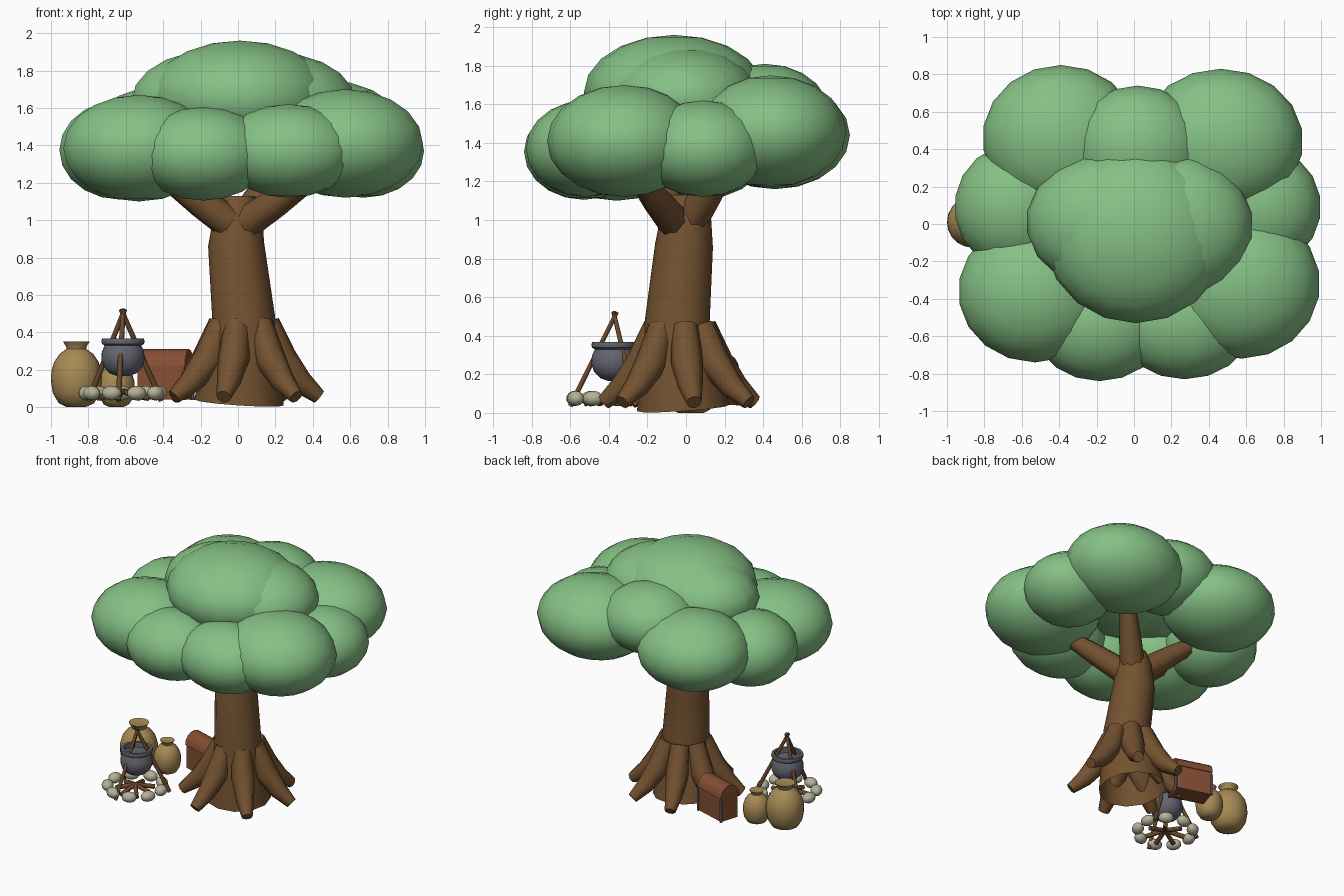
import bpy, bmesh
from math import sin, cos, pi, radians
from mathutils import Vector, Matrix

cube = bpy.data.objects.get("Cube")
if cube:
    bpy.data.objects.remove(cube, do_unlink=True)


def material(name, rgb):
    m = bpy.data.materials.new(name)
    m.use_nodes = True
    m.diffuse_color = (*rgb, 1)
    m.node_tree.nodes["Principled BSDF"].inputs["Base Color"].default_value = (*rgb, 1)
    return m


LEAF = material("leaf green", (0.235, 0.53, 0.235))
BARK = material("bark brown", (0.175, 0.085, 0.03))
WOOD = material("stick brown", (0.145, 0.065, 0.025))
SACK = material("sack tan", (0.38, 0.255, 0.09))
CHEST = material("chest red brown", (0.235, 0.075, 0.033))
IRON = material("iron grey", (0.13, 0.13, 0.165))
STONE = material("stone grey", (0.46, 0.44, 0.32))


def finish(name, bm, mat, smooth=60):
    bmesh.ops.recalc_face_normals(bm, faces=bm.faces)
    me = bpy.data.meshes.new(name)
    bm.to_mesh(me)
    bm.free()
    me.materials.append(mat)
    ob = bpy.data.objects.new(name, me)
    bpy.context.collection.objects.link(ob)
    if smooth:
        bpy.ops.object.select_all(action="DESELECT")
        ob.select_set(True)
        bpy.context.view_layer.objects.active = ob
        bpy.ops.object.shade_smooth_by_angle(angle=radians(smooth))
    return ob


def skin(bm, rings, closed_bottom=True):
    """Joins rings of vertices with quads and caps the ends."""
    sides = len(rings[0])
    for a, b in zip(rings, rings[1:]):
        for k in range(sides):
            j = (k + 1) % sides
            bm.faces.new((a[k], a[j], b[j], b[k]))
    if closed_bottom:
        bm.faces.new(rings[0])
    bm.faces.new(rings[-1])


def tube(name, points, radii, mat, sides=8, closed_bottom=True):
    """Tapered tube through the points."""
    bm = bmesh.new()
    pts = [Vector(p) for p in points]
    rings = []
    for i, (p, r) in enumerate(zip(pts, radii)):
        t = pts[min(i + 1, len(pts) - 1)] - pts[max(i - 1, 0)]
        q = Vector((0, 0, 1)).rotation_difference(t)
        rings.append([bm.verts.new(p + q @ Vector((r * cos(a), r * sin(a), 0)))
                      for a in (2 * pi * k / sides for k in range(sides))])
    skin(bm, rings, closed_bottom)
    return finish(name, bm, mat)


def lathe(name, centre, profile, mat, scale=1, sides=20):
    """Vertical turned shape from (radius, height) pairs."""
    x, y = centre
    bm = bmesh.new()
    skin(bm, [[bm.verts.new((x + scale * r * cos(2 * pi * k / sides),
                             y + scale * r * sin(2 * pi * k / sides), scale * z))
               for k in range(sides)] for r, z in profile])
    return finish(name, bm, mat, 40)


def blob(name, centre, size, mat, turn=0, segs=18, rings=10):
    bm = bmesh.new()
    bmesh.ops.create_uvsphere(bm, u_segments=segs, v_segments=rings, radius=1)
    bm.transform(Matrix.Translation(centre) @ Matrix.Rotation(turn, 4, "Z")
                 @ Matrix.Diagonal((*size, 1)))
    return finish(name, bm, mat)


def box(name, centre, size, mat):
    bm = bmesh.new()
    bmesh.ops.create_cube(bm, size=1)
    bm.transform(Matrix.Translation(centre) @ Matrix.Diagonal((*size, 1)))
    return finish(name, bm, mat, 0)


# Leafy crown
for name, c, s in [
    ("crown_top", (.01, -.06, 1.66), (.49, .47, .30)),
    ("crown_top_right", (-.12, .01, 1.64), (.455, .37, .27)),
    ("crown_top_left", (.20, -.01, 1.63), (.435, .39, .265)),
    ("crown_back", (.02, .41, 1.56), (.355, .33, .25)),
    ("crown_back_right", (-.39, .46, 1.44), (.42, .39, .28)),
    ("crown_back_left", (.465, .44, 1.46), (.44, .39, .29)),
    ("crown_front_right", (-.53, -.36, 1.385), (.41, .38, .285)),
    ("crown_front_left", (.575, -.32, 1.41), (.42, .40, .29)),
    ("crown_front_inner_right", (-.185, -.53, 1.355), (.36, .31, .25)),
    ("crown_front_inner_left", (.27, -.52, 1.37), (.37, .31, .25)),
    ("crown_side_right", (-.63, .09, 1.375), (.33, .34, .265)),
    ("crown_side_left", (.67, .09, 1.37), (.33, .33, .25)),
]:
    blob(name, c, s, LEAF)

# Trunk and branches
tube("trunk", [(.005, -.015, .025), (.02, -.03, .25), (.03, -.045, .48),
               (-.01, -.01, .87), (0, 0, 1.02), (0, 0, 1.13)],
     [.24, .20, .168, .15, .13, .09], BARK, 12, closed_bottom=False)
for i, (start, end) in enumerate([((.05, -.06, .99), (.36, -.23, 1.20)),
                                  ((-.05, -.06, .99), (-.35, -.13, 1.20)),
                                  ((.03, .02, .99), (.23, .21, 1.30)),
                                  ((-.03, 0, .98), (-.38, .14, 1.26))]):
    a, b = Vector(start), Vector(end)
    tube(f"branch_{i + 1}", [a, a.lerp(b, .5), b], [.09, .08, .06], BARK)

# Roots flaring out from the trunk
for i, deg in enumerate((10, 60, 110, 160, 205, 255, 313)):
    a = radians(deg)
    path = [(.03 + d * cos(a), -.03 + d * sin(a), z)
            for d, z in ((.41, .055), (.31, .135), (.205, .26), (.125, .45))]
    tube(f"root_{i + 1}", path, [.04, .064, .084, .07], BARK)

# Sacks
sack = [(.05, 0), (.095, .022), (.126, .075), (.136, .14), (.134, .19), (.12, .24),
        (.09, .285), (.052, .312), (.055, .325), (.072, .352), (.05, .345)]
lathe("large_sack", (-.864, .01), sack, SACK)
lathe("small_sack", (-.65, .055), sack, SACK, .72)

# Chest: body, arched lid, iron corners, turned slightly
L, D = .26, .15
chest = [box("chest_body", (0, 0, .131), (L, D, .182), CHEST)]
bm = bmesh.new()
skin(bm, [[bm.verts.new((x, (D / 2 + .006) * cos(pi * k / 8), .22 + .09 * sin(pi * k / 8)))
           for k in range(9)] for x in (-L / 2 - .005, L / 2 + .005)])
chest.append(finish("chest_lid", bm, CHEST, 30))
for sx, sy in ((-1, 1), (1, -1), (1, 1)):
    chest.append(box("chest_corner", (sx * L / 2, sy * D / 2, .12), (.016, .016, .165), IRON))
for part in chest:
    part.location = (-.39, .16, 0)
    part.rotation_euler.z = radians(-17)

# Campfire: stone ring, logs, tripod
FX, FY = -.615, -.39
for i in range(9):
    a = 2 * pi * (i + .3) / 9
    blob(f"fire_stone_{i + 1}", (FX + .197 * cos(a), FY + .197 * sin(a), .075),
         (.043, .055, .039), STONE, a, 12, 8)
for i in range(7):
    a = 2 * pi * i / 7
    tube(f"fire_log_{i + 1}", [(FX + .14 * cos(a), FY + .14 * sin(a), .05),
                               (FX, FY, .085)], [.018, .016], WOOD, 6)
apex = Vector((FX, -.37, .5))
for i, foot in enumerate([(-.64, -.60, .035), (-.80, -.26, .035), (-.41, -.26, .035)]):
    foot = Vector(foot)
    tube(f"tripod_leg_{i + 1}", [foot, apex + (apex - foot) * .05], [.015, .013], WOOD, 6)

# Hanging pot
lathe("pot", (FX, -.375),
      [(.03, .166), (.07, .18), (.102, .212), (.116, .255), (.113, .295), (.098, .33),
       (.112, .338), (.116, .352), (.112, .367), (.092, .367), (.088, .33)], IRON)
